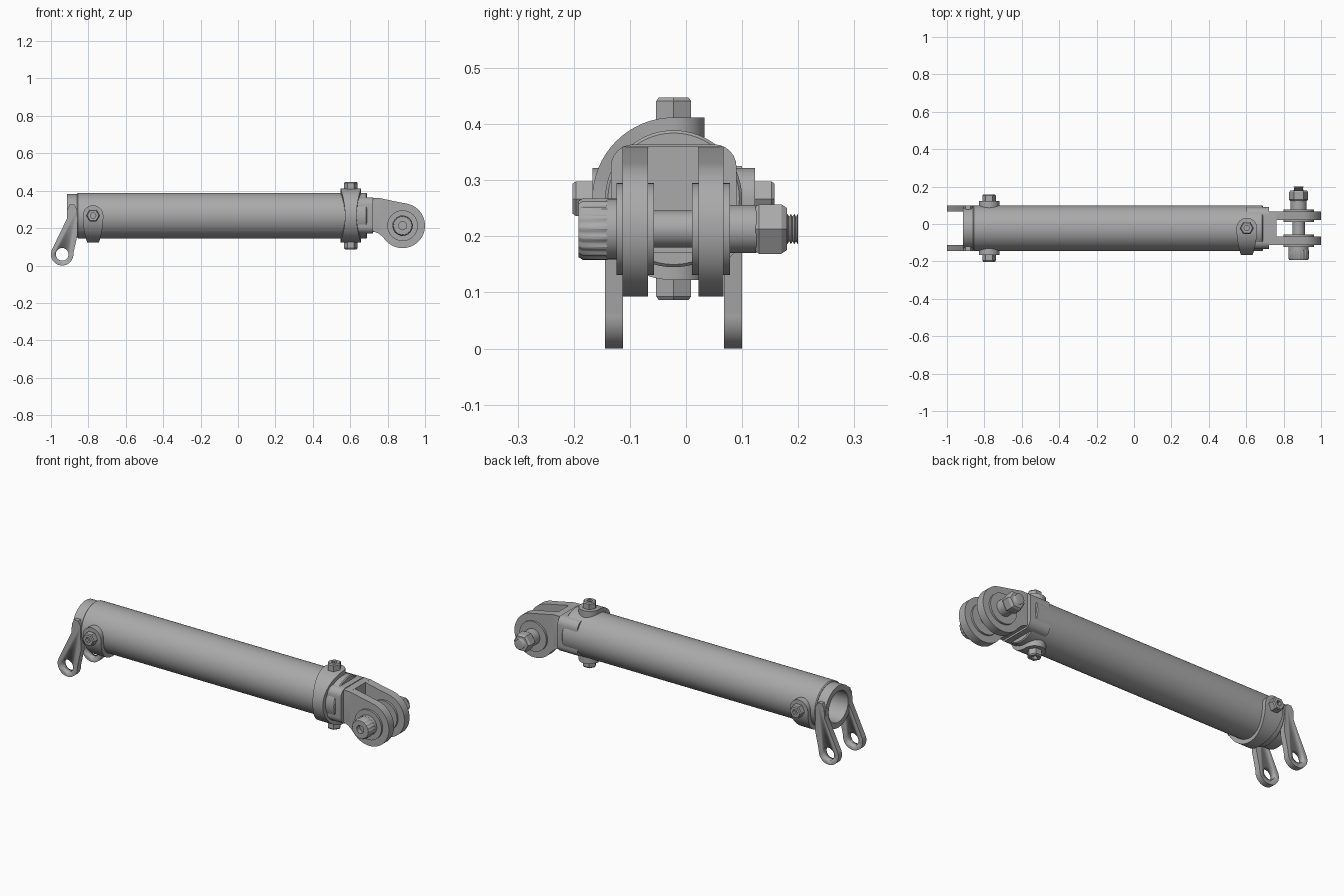
import bpy, bmesh, math
from mathutils import Vector, Matrix

if "Cube" in bpy.data.objects:
    bpy.data.objects.remove(bpy.data.objects["Cube"], do_unlink=True)

steel = bpy.data.materials.new("grey steel")
steel.use_nodes = True
GREY = (0.4, 0.4, 0.4, 1)
steel.diffuse_color = GREY
steel.node_tree.nodes["Principled BSDF"].inputs["Base Color"].default_value = GREY

CY, CZ = -0.022, 0.267           # tube axis
CENTRE = Vector((0, CY, CZ))
PIN = Vector((0.88, 0, 0.213))   # clevis pin axis


def finish(name, bm):
    bmesh.ops.remove_doubles(bm, verts=bm.verts, dist=1e-5)
    bmesh.ops.recalc_face_normals(bm, faces=bm.faces)
    mesh = bpy.data.meshes.new(name)
    bm.to_mesh(mesh)
    bm.free()
    mesh.materials.append(steel)
    ob = bpy.data.objects.new(name, mesh)
    bpy.context.collection.objects.link(ob)
    bpy.ops.object.select_all(action='DESELECT')
    ob.select_set(True)
    bpy.context.view_layer.objects.active = ob
    bpy.ops.object.shade_smooth_by_angle(angle=math.radians(32))
    return ob


def skin(bm, rings, closed):
    """Join successive point rings with quads."""
    rows = [[bm.verts.new(p) for p in ring] for ring in rings]
    n = len(rows[0])
    pairs = list(zip(rows, rows[1:] + rows[:1])) if closed else list(zip(rows, rows[1:]))
    for a, b in pairs:
        for i in range(n):
            j = (i + 1) % n
            bm.faces.new((a[i], a[j], b[j], b[i]))
    return rows


def lathe(name, origin, axis, profile, segs=48, hollow=False, knurl=1.0):
    """Turn (distance along axis, radius) points about an axis."""
    rot = Vector(axis).to_track_quat('Z', 'Y').to_matrix()
    rings = []
    for d, r in profile:
        ring = []
        for i in range(segs):
            a = math.tau * i / segs
            q = r * (knurl if i % 4 > 1 else 1)
            ring.append(Vector(origin) + rot @ Vector((q * math.cos(a), q * math.sin(a), d)))
        rings.append(ring)
    bm = bmesh.new()
    rows = skin(bm, rings, hollow)
    if not hollow:
        bm.faces.new(rows[0])
        bm.faces.new(rows[-1])
    return finish(name, bm)


def plate(name, outline, y0, y1):
    """Extrude an x-z outline between two y values."""
    bm = bmesh.new()
    rows = skin(bm, [[(x, y, z) for x, z in outline] for y in (y0, y1)], False)
    for row in rows:
        bm.faces.new(row)
    return finish(name, bm)


def arc(cx, cz, r, start, end, steps=28):
    angles = [math.radians(start + (end - start) * i / steps) for i in range(steps + 1)]
    return [(cx + r * math.cos(a), cz + r * math.sin(a)) for a in angles]


def block(name, lo, hi, bevel, axis_edges=0):
    """Box with its edges along one axis rounded."""
    bm = bmesh.new()
    lo, hi = Vector(lo), Vector(hi)
    bmesh.ops.create_cube(bm, size=1, matrix=Matrix.Translation((lo + hi) / 2)
                          @ Matrix.Diagonal((*(hi - lo), 1)))
    edges = [e for e in bm.edges
             if abs((e.verts[0].co - e.verts[1].co)[axis_edges]) > 1e-4]
    bmesh.ops.bevel(bm, geom=edges, offset=bevel, segments=6, profile=0.5, affect='EDGES')
    return finish(name, bm)


# Main tube and the bored collar at its left end
lathe("main_tube", CENTRE, (1, 0, 0),
      [(-0.86, 0.085), (-0.86, 0.117), (-0.855, 0.122), (0.685, 0.122), (0.69, 0.117), (0.69, 0.085)],
      96, hollow=True)
lathe("end_collar", CENTRE, (1, 0, 0),
      [(-0.915, 0.085), (-0.915, 0.115), (-0.855, 0.115), (-0.855, 0.085)], 64, hollow=True)

# Two drilled mounting ears below the collar
EAR_X, EAR_Z = -0.94, 0.06
ear_outline = ([(-0.915, 0.25), (-0.913, 0.3), (-0.9, 0.325), (-0.875, 0.325), (-0.86, 0.3), (-0.858, 0.165)]
               + arc(EAR_X, EAR_Z, 0.06, 5, -205))
ear_cutter = lathe("ear_hole_cutter", (EAR_X, CY, EAR_Z), (0, 1, 0), [(-0.3, 0.034), (0.3, 0.034)], 32)
ear_cutter.hide_render = True
ear_cutter.hide_viewport = True
for side, label in ((-1, "right"), (1, "left")):
    ear = plate("mounting_ear_" + label, ear_outline, CY + side * 0.09, CY + side * 0.122)
    hole = ear.modifiers.new("hole", 'BOOLEAN')
    hole.object = ear_cutter
    hole.operation = 'DIFFERENCE'
    hole.solver = 'EXACT'


def strap(name, x, tab, opening):
    """Half-round strap with rounded tabs, tapering to its middle."""
    tab, opening = Vector(tab), Vector(opening)
    stations = []
    for i in range(9):           # rounded tab end
        t = math.pi / 2 * i / 8
        b = 0.055 * math.cos(t)
        stations.append((0.145, b, 0.108, b, max(0.055 * math.sin(t), 0.004)))
    for i in range(1, 32):       # half ring
        t = math.pi * i / 32
        c, s = math.cos(t), math.sin(t)
        stations.append((0.145 * c, -0.145 * s, 0.115 * c, -0.115 * s, 0.055 - 0.024 * s * s))
    stations += [(-ao, bo, -ai, bi, w) for ao, bo, ai, bi, w in reversed(stations[:9])]
    rings = []
    for ao, bo, ai, bi, w in stations:
        outer = CENTRE + tab * ao + opening * bo
        inner = CENTRE + tab * ai + opening * bi
        left, right = Vector((x - w, 0, 0)), Vector((x + w, 0, 0))
        rings.append([outer + left, outer + right, inner + right, inner + left])
    bm = bmesh.new()
    rows = skin(bm, rings, False)
    bm.faces.new(rows[0])
    bm.faces.new(rows[-1])
    finish(name, bm)
    # Socket bolts through both tabs
    for sign, label in ((1, "a"), (-1, "b")):
        lathe(name + "_bolt_" + label, CENTRE + Vector((x, 0, 0)), tab * sign,
              [(0.13, 0.036), (0.174, 0.036), (0.18, 0.031), (0.18, 0.015), (0.16, 0.015)], 6)


strap("left_strap", -0.775, (0, 1, 0), (0, 0, 1))
strap("right_strap", 0.603, (0, 0, 1), (0, 1, 0))

# Clevis: plug, base block and two fork arms
block("tube_plug", (0.6, CY - 0.112, CZ - 0.097), (0.722, CY + 0.112, CZ + 0.097), 0.04)
block("clevis_base", (0.715, -0.113, 0.18), (0.762, 0.067, 0.36), 0.008)
fork_outline = ([(0.722, 0.183), (0.722, 0.36), (0.76, 0.36), (0.84, 0.343)]
                + arc(PIN.x, PIN.z, 0.12, 78, -142, 40) + [(0.768, 0.158), (0.75, 0.172)])
for label, y0, y1 in (("right", -0.113, -0.068), ("left", 0.022, 0.067)):
    plate("fork_arm_" + label, fork_outline, y0, y1)
    lathe("fork_washer_" + label, PIN, (0, 1, 0),
          [(y0 - 0.011, 0.082), (y1 + 0.011, 0.082)])

# Clevis pin: knurled head, shank, collar, nut and threaded tip
lathe("pin_head", PIN, (0, -1, 0),
      [(0.14, 0.055), (0.184, 0.055), (0.192, 0.05), (0.192, 0.022), (0.165, 0.022)], 72, knurl=0.95)
lathe("pin_head_base", PIN, (0, -1, 0), [(0.12, 0.054), (0.142, 0.054)])
lathe("pin_shank", PIN, (0, 1, 0), [(-0.13, 0.033), (0.1, 0.033)])
lathe("pin_collar", PIN, (0, 1, 0), [(0.07, 0.043), (0.126, 0.043)])
lathe("pin_nut", PIN, (0, 1, 0), [(0.124, 0.046), (0.13, 0.051), (0.17, 0.051), (0.18, 0.043)], 6)
thread = [(0.17, 0.026)]
for i in range(4):
    thread += [(0.178 + 0.006 * i, 0.022), (0.181 + 0.006 * i, 0.027)]
lathe("pin_thread", PIN, (0, 1, 0), thread + [(0.2, 0.022)], 32)
